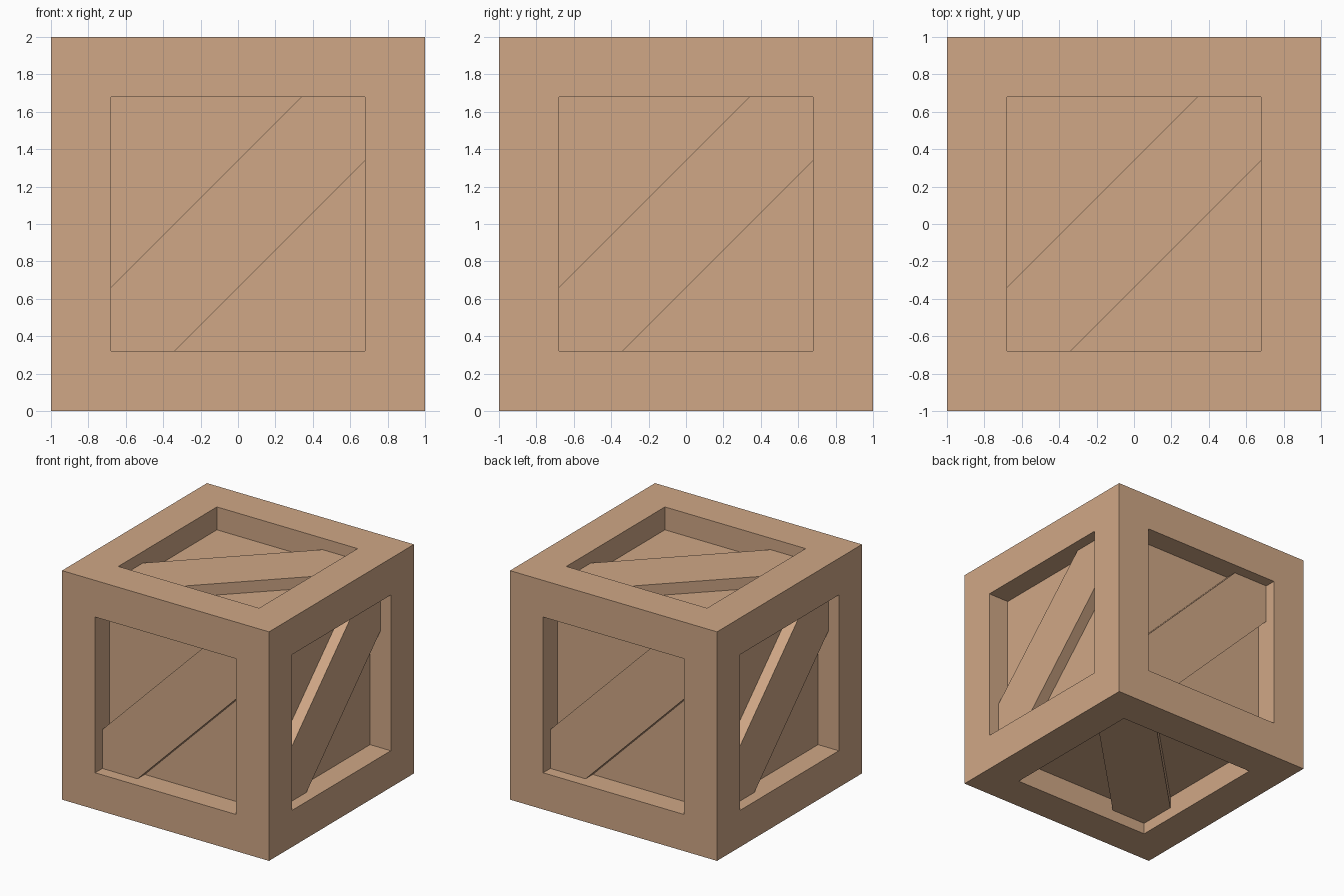
import bpy, bmesh
from mathutils import Vector

if "Cube" in bpy.data.objects:
    bpy.data.objects.remove(bpy.data.objects["Cube"])

FRAME = 0.32      # width of the frame boards
PANEL = 0.20      # recess of the panels
BRACE = 0.10      # recess of the diagonal braces
HALF = 1.0
IN = HALF - FRAME
CUT = 0.34        # where a brace meets the frame opening

wood = bpy.data.materials.new("wood")
wood.diffuse_color = (0.63, 0.39, 0.24, 1)
wood.use_nodes = True
wood.node_tree.nodes["Principled BSDF"].inputs["Base Color"].default_value = wood.diffuse_color


def finish(name, bm):
    mesh = bpy.data.meshes.new(name)
    bm.to_mesh(mesh)
    bm.free()
    mesh.materials.append(wood)
    obj = bpy.data.objects.new(name, mesh)
    obj.location.z = HALF
    bpy.context.collection.objects.link(obj)
    return obj


# Crate body: a cube with a recessed square panel in every face
bm = bmesh.new()
bmesh.ops.create_cube(bm, size=2 * HALF)
sides = bm.faces[:]
bmesh.ops.inset_individual(bm, faces=sides, thickness=FRAME, use_even_offset=True)
for face in sides:
    normal = face.normal.copy()
    new = bmesh.ops.extrude_discrete_faces(bm, faces=[face])["faces"][0]
    bmesh.ops.translate(bm, verts=new.verts[:], vec=-normal * PANEL)
finish("crate_body", bm)


# Diagonal brace: pointed board from the lower left to the upper right corner
def brace(name, u, v):
    u, v = Vector(u), Vector(v)
    n = u.cross(v)
    outline = [(-IN, -IN), (-CUT, -IN), (IN, CUT), (IN, IN), (CUT, IN), (-IN, -CUT)]
    bm = bmesh.new()
    top = [bm.verts.new(u * a + v * b + n * (HALF - BRACE)) for a, b in outline]
    low = [bm.verts.new(u * a + v * b + n * (HALF - PANEL)) for a, b in outline]
    bm.faces.new(top)
    # only the two long sides show, the ends butt against the frame
    for i, j in ((1, 2), (4, 5)):
        bm.faces.new((low[i], low[j], top[j], top[i]))
    finish(name, bm)


X, Y, Z = (1, 0, 0), (0, 1, 0), (0, 0, 1)
brace("front_brace", X, Z)
brace("right_brace", Y, Z)
brace("back_brace", (-1, 0, 0), Z)
brace("left_brace", (0, -1, 0), Z)
brace("top_brace", X, Y)
brace("bottom_brace", Y, X)
